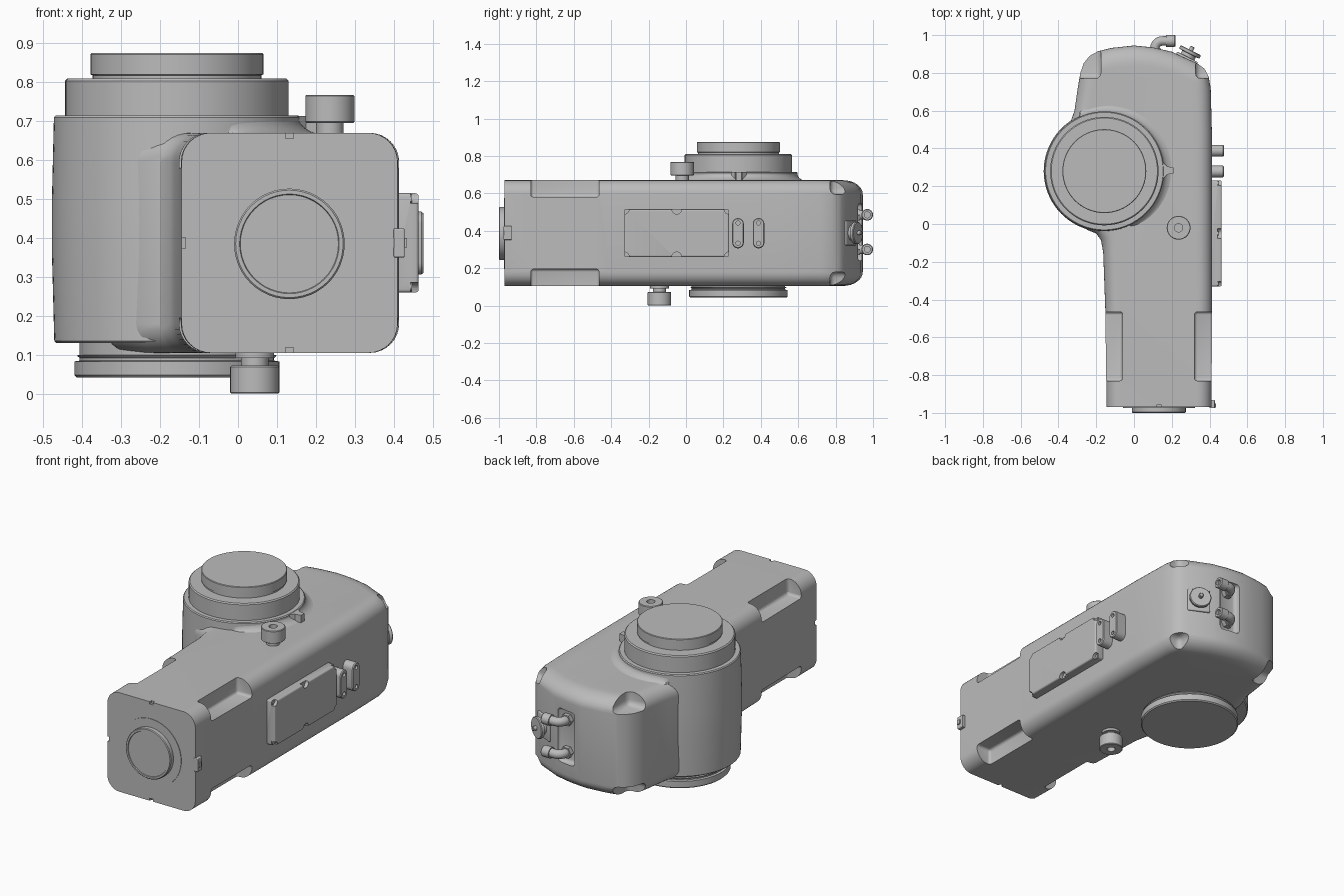
import bpy, bmesh, math
from mathutils import Vector, Matrix

if "Cube" in bpy.data.objects:
    bpy.data.objects.remove(bpy.data.objects["Cube"])

grey = bpy.data.materials.new("plain_grey")
grey.use_nodes = True
grey.diffuse_color = (0.5, 0.5, 0.5, 1)
grey.node_tree.nodes["Principled BSDF"].inputs["Base Color"].default_value = (0.5, 0.5, 0.5, 1)


def activate(ob):
    bpy.ops.object.select_all(action='DESELECT')
    ob.select_set(True)
    bpy.context.view_layer.objects.active = ob


def finish(name, bm, smooth=True):
    bmesh.ops.remove_doubles(bm, verts=bm.verts, dist=1e-5)
    bmesh.ops.recalc_face_normals(bm, faces=bm.faces)
    me = bpy.data.meshes.new(name)
    bm.to_mesh(me)
    bm.free()
    me.materials.append(grey)
    ob = bpy.data.objects.new(name, me)
    bpy.context.collection.objects.link(ob)
    if smooth:
        activate(ob)
        bpy.ops.object.shade_smooth_by_angle(angle=math.radians(32))
    return ob


def loft(bm, rings, caps=True):
    rows = [[bm.verts.new(p) for p in ring] for ring in rings]
    n = len(rows[0])
    for a, b in zip(rows, rows[1:]):
        for i in range(n):
            bm.faces.new((a[i], a[(i + 1) % n], b[(i + 1) % n], b[i]))
    if caps:
        bm.faces.new(rows[0][::-1])
        bm.faces.new(rows[-1])


def lathe(name, profile, centre, axis=(0, 0, 1), n=64):
    """Revolve (radius, height) pairs, closing both ends with flat caps."""
    bm = bmesh.new()
    rot = Vector((0, 0, 1)).rotation_difference(Vector(axis)).to_matrix()
    rings = []
    for r, h in profile:
        rings.append([Vector(centre) + rot @ Vector((r * math.cos(math.tau * i / n),
                      r * math.sin(math.tau * i / n), h)) for i in range(n)])
    loft(bm, rings)
    return finish(name, bm)


def add_box(bm, lo, hi, bevel=0.0):
    part = bmesh.new()
    lo, hi = Vector(lo), Vector(hi)
    size = hi - lo
    bmesh.ops.create_cube(part, size=1, matrix=Matrix.Translation((lo + hi) / 2) @ Matrix.Diagonal((*size, 1)))
    if bevel:
        bmesh.ops.bevel(part, geom=part.edges[:], offset=bevel, segments=3, profile=0.5, affect='EDGES')
    me = bpy.data.meshes.new("temporary")
    part.to_mesh(me)
    part.free()
    bm.from_mesh(me)
    bpy.data.meshes.remove(me)


def cut(ob, bm):
    cutter = finish("cutter", bm, False)
    cutter.hide_render = True
    mod = ob.modifiers.new("cut", 'BOOLEAN')
    mod.operation, mod.solver, mod.object = 'DIFFERENCE', 'EXACT', cutter
    activate(ob)
    bpy.ops.object.modifier_apply(modifier="cut")
    bpy.data.objects.remove(cutter)
    bpy.ops.object.shade_smooth_by_angle(angle=math.radians(32))


def stadium(x, y, z, half_w, half_h, n=12):
    """Rounded slot outline in a plane facing x."""
    pts = []
    for k in range(2 * n):
        a = math.pi * (k // n * n + (k % n) * n / (n - 1)) / n
        off = (half_h - half_w) * (1 if k < n else -1)
        pts.append((x, y + half_w * math.cos(a), z + off + half_w * math.sin(a)))
    return pts


# Main housing: plan outline lofted upward with rounded upper and lower edges
outline = [(.41, -.97), (.414, -.4), (.412, .5), (.406, .72), (.395, .78), (.373, .822), (.335, .85),
           (.2, .912), (.1, .935), (0, .945), (-.12, .932), (-.19, .915), (-.235, .89), (-.267, .85),
           (-.284, .8), (-.298, .72), (-.315, .6), (-.35, .5), (-.37, .3), (-.34, .06),
           (-.25, -.03), (-.2, -.05), (-.175, -.085), (-.163, -.15), (-.152, -.45), (-.145, -.97)]
pts = [Vector(p) for p in outline]
normals = []
for i, p in enumerate(pts):
    if i in (0, len(pts) - 1):
        normals.append(Vector((1 if i == 0 else -1, 0)))
        continue
    t = (p - pts[i - 1]).normalized() + (pts[i + 1] - p).normalized()
    normals.append(Vector((t.y, -t.x)).normalized())
BOTTOM, TOP, ROUND = 0.105, 0.67, 0.075
levels = []
for k in range(9):
    a = math.pi / 2 * k / 8
    levels.append((BOTTOM + ROUND * (1 - math.sin(a)), ROUND * (1 - math.cos(a))))
levels = levels[::-1] + [(BOTTOM + TOP - z, d) for z, d in levels]
rings = []
for z, d in levels:
    rings.append([(p.x - n.x * d, p.y - n.y * d * (1 + .4 * max(0, n.y)), z) for p, n in zip(pts, normals)])
bm = bmesh.new()
loft(bm, rings)
housing = finish("main_housing", bm)

# Mounting pockets along the edges, rear corner pockets, front marks and rear recess
bm = bmesh.new()
for z0, z1 in ((.58, .8), (0, .195)):
    add_box(bm, (-.3, -.83, z0), (-.06, -.465, z1), .015)
    add_box(bm, (.32, -.83, z0), (.55, -.465, z1), .015)
for z0, z1 in ((.595, .8), (0, .18)):
    add_box(bm, (-.45, .77, z0), (-.175, 1.1, z1), .03)
    add_box(bm, (.325, .77, z0), (.55, 1.1, z1), .03)
for x, z in ((.132, .67), (.132, .105), (-.145, .387)):
    add_box(bm, (x - .01, -1, z - .014), (x + .01, -.955, z + .014))
add_box(bm, (.045, .905, .24), (.165, 1.1, .545), .02)
cut(housing, bm)

# Round hub with stepped turntables above and below
HUB = (-.157, .28, 0)
lathe("hub_barrel", [(.309, .13), (.315, .136), (.321, .36), (.321, .5), (.316, .71), (.311, .715)], HUB, n=96)
lathe("upper_ring", [(.287, .7), (.287, .804), (.281, .81)], HUB, n=96)
lathe("upper_turntable", [(.217, .8), (.217, .818), (.222, .82), (.222, .872), (.219, .875)], HUB, n=96)
lathe("lower_turntable", [(.25, .2), (.25, .1), (.257, .098), (.25, .092), (.25, .085), (.263, .083),
                          (.263, .048), (.257, .042)], HUB, n=96)

# Curved skirt blending the hub into the top of the housing
bm = bmesh.new()
rings = []
for k in range(9):
    a = math.pi / 2 * k / 8
    ring = []
    for i in range(96):
        t = math.tau * i / 96
        reach = .012 + .058 * max(0, math.cos(t - .45)) ** .5 if math.cos(t - .45) > 0 else -.01
        r = .314 + reach * (1 - math.sin(a))
        ring.append((HUB[0] + r * math.cos(t), HUB[1] + r * math.sin(t), .712 - .046 * math.cos(a)))
    rings.append(ring)
loft(bm, rings)
finish("hub_skirt", bm)

# Pointer tab beside the hub
bm = bmesh.new()
tab = [(.1, .2), (.15, .235), (.175, .262), (.21, .268), (.21, .298), (.175, .305), (.15, .33), (.1, .365)]
loft(bm, [[(x, y, z) for x, y in tab] for z in (.65, .713)])
finish("pointer_tab", bm, False)

# Lifting knobs, each with a stem and a central hole
knob = [(.035, -.04), (.035, .028), (.06, .028), (.063, .031), (.063, .097), (.06, .1),
        (.022, .1), (.022, .07)]
lathe("upper_knob", knob, (.236, -.02, .668), n=40)
lathe("lower_knob", knob, (.043, -.142, .1), (0, 0, -1), n=40)
lathe("lower_knob_base", [(.05, 0), (.05, .015)], (.043, -.142, .107), (0, 0, -1), n=40)

# Front cap
lathe("front_seat", [(.19, -.01), (.19, .003)], (.132, -.97, .385), (0, -1, 0))
lathe("front_cap", [(.142, -.01), (.142, .026), (.138, .03), (.128, .03), (.126, .026)],
      (.132, -.97, .385), (0, -1, 0), n=48)
bm = bmesh.new()
add_box(bm, (.4, -.975, .35), (.428, -.932, .425), .004)
add_box(bm, (.4, -.972, .375), (.434, -.95, .4))
finish("front_side_latch", bm, False)

# Side cover with screw notches around its rim
bm = bmesh.new()
add_box(bm, (.39, -.33, .26), (.464, .23, .515), .008)
cover = finish("side_cover", bm)
bm = bmesh.new()
for y in (-.33, -.05, .23):
    for z in (.26, .515):
        bmesh.ops.create_cone(bm, cap_ends=True, segments=24, radius1=.026, radius2=.026, depth=.05,
                              matrix=Matrix.Translation((.468, y, z)) @ Matrix.Rotation(math.pi / 2, 4, 'Y'))
cut(cover, bm)
for y in (-.315, -.05, .215):
    for z in (.275, .5):
        lathe("cover_screw", [(.012, 0), (.012, .012)], (.435, y, z), (1, 0, 0), n=16)

# Two slim side terminals with end holes
for y in (.278, .388):
    bm = bmesh.new()
    loft(bm, [stadium(x, y, .387, w, w + .05) for x, w in ((.39, .031), (.471, .031), (.476, .027))])
    terminal = finish("side_terminal", bm)
    bm = bmesh.new()
    for z in (.333, .441):
        bmesh.ops.create_cone(bm, cap_ends=True, segments=20, radius1=.011, radius2=.011, depth=.05,
                              matrix=Matrix.Translation((.476, y, z)) @ Matrix.Rotation(math.pi / 2, 4, 'Y'))
    cut(terminal, bm)

# Rear elbow fittings
for z in (.3, .485):
    cu = bpy.data.curves.new("rear_elbow", 'CURVE')
    cu.dimensions = '3D'
    cu.bevel_depth, cu.bevel_resolution, cu.use_fill_caps = .025, 5, True
    sp = cu.splines.new('POLY')
    path = [(.11, .89)] + [(.15 - .04 * math.cos(a), .929 + .04 * math.sin(a))
                           for a in (math.pi / 16 * k for k in range(9))] + [(.2, .969)]
    sp.points.add(len(path) - 1)
    for p, (x, y) in zip(sp.points, path):
        p.co = (x, y, z, 1)
    cu.materials.append(grey)
    elbow = bpy.data.objects.new("rear_elbow", cu)
    bpy.context.collection.objects.link(elbow)
    activate(elbow)
    bpy.ops.object.convert(target='MESH')
    bpy.ops.object.shade_smooth_by_angle(angle=math.radians(40))
    lathe("elbow_collar", [(.031, 0), (.031, .045), (.027, .05), (.016, .05), (.016, .035)],
          (.17, .969, z), (1, 0, 0), n=24)
    lathe("elbow_base", [(.034, 0), (.034, .03)], (.11, .9, z), (0, 1, 0), n=6)

# Rear socket: square flange with a round cap and pin
out = Vector((.45, .89, 0)).normalized()
seat = Vector((.278, .874, .388))
bm = bmesh.new()
add_box(bm, (-.062, -.03, -.066), (.062, .012, .066), .006)
bm.transform(Matrix.Translation(seat) @ Matrix.Rotation(math.atan2(out.y, out.x) - math.pi / 2, 4, 'Z'))
finish("socket_flange", bm)
lathe("socket_cap", [(.04, 0), (.04, .03), (.058, .032), (.06, .036), (.06, .048), (.056, .052),
                     (.012, .052), (.012, .07), (.009, .073)], seat, out, n=40)
